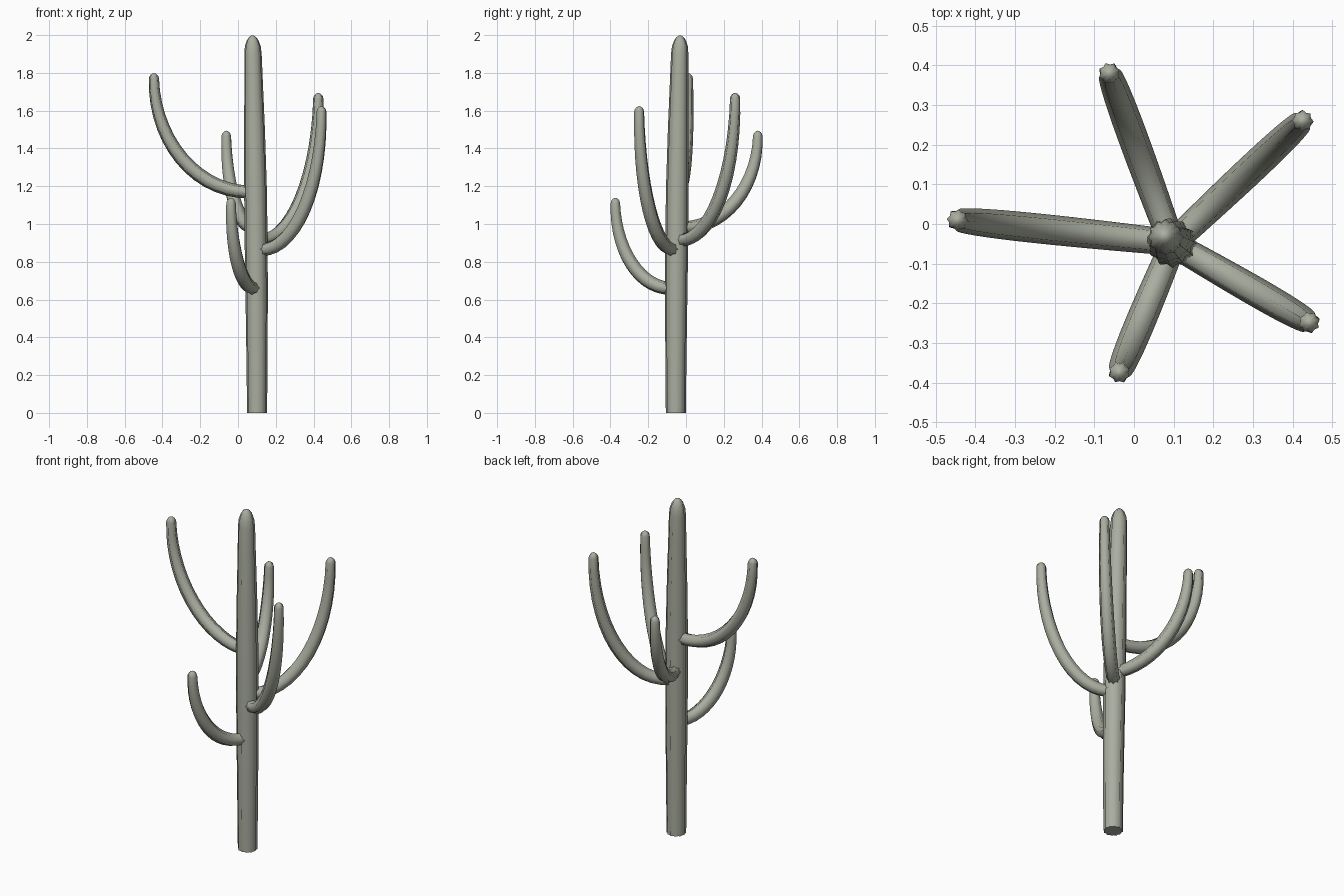
import bpy, bmesh, math
from mathutils import Vector

if "Cube" in bpy.data.objects:
    bpy.data.objects.remove(bpy.data.objects["Cube"])

skin = bpy.data.materials.new("grey green skin")
skin.diffuse_color = (0.40, 0.42, 0.35, 1)
skin.use_nodes = True
skin.node_tree.nodes["Principled BSDF"].inputs["Base Color"].default_value = skin.diffuse_color


def ribbed_tube(name, rings, ribs, inner):
    """Loft a star section through (centre, tangent, radius) rings, closed at both ends."""
    bm = bmesh.new()
    n = ribs * 2
    loops = []
    for c, t, r in rings:
        t = t.normalized()
        # side axis stays horizontal so the section never twists
        side = Vector((-t.y, t.x, 0))
        side = side.normalized() if side.length > 1e-3 else Vector((1, 0, 0))
        if loops and side.dot(last) < 0:
            side = -side
        last = side
        up = t.cross(side)
        loop = []
        for i in range(n):
            a = 2 * math.pi * i / n
            k = r * (1 if i % 2 == 0 else inner)
            loop.append(bm.verts.new(c + (side * math.cos(a) + up * math.sin(a)) * k))
        loops.append(loop)
    for a, b in zip(loops, loops[1:]):
        for i in range(n):
            j = (i + 1) % n
            bm.faces.new((a[i], a[j], b[j], b[i])).smooth = True
    # flat base and rounded tip
    bm.faces.new(loops[0][::-1])
    c, t, r = rings[-1]
    pole = bm.verts.new(c + t.normalized() * r * 0.25)
    for i in range(n):
        bm.faces.new((loops[-1][i], loops[-1][(i + 1) % n], pole)).smooth = True
    bmesh.ops.recalc_face_normals(bm, faces=bm.faces)
    me = bpy.data.meshes.new(name)
    bm.to_mesh(me)
    bm.free()
    me.materials.append(skin)
    ob = bpy.data.objects.new(name, me)
    bpy.context.collection.objects.link(ob)


def trunk_centre(z):
    k = (z / 2) ** 2
    return Vector((0.101 - 0.024 * k, -0.054 + 0.023 * k, z))


# trunk: slightly swollen in the middle, leaning a little, domed top
profile = [(0, .053), (.3, .056), (.6, .059), (.9, .061), (1.2, .060), (1.5, .055),
           (1.75, .049), (1.9, .046), (1.94, .042), (1.97, .032), (1.988, .020), (1.996, .010)]
ribbed_tube("trunk", [(trunk_centre(z), Vector((0, 0, 1)), r) for z, r in profile], 12, 0.86)


def arm(name, start_z, tip):
    """Quarter-ellipse limb from the trunk surface to an upright tip."""
    tip = Vector(tip)
    root = trunk_centre(start_z)
    out = Vector((tip.x - root.x, tip.y - root.y, 0))
    root += out.normalized() * 0.035
    reach = Vector((tip.x - root.x, tip.y - root.y, 0))
    rise = tip.z - 0.03 - start_z
    rings = []
    steps = 14
    for i in range(steps + 1):
        s = i / steps
        a = s * math.pi / 2
        c = root + reach * math.sin(a) + Vector((0, 0, rise * (1 - math.cos(a))))
        t = reach * math.cos(a) + Vector((0, 0, rise * math.sin(a)))
        if i == steps:
            t = Vector((0, 0, 1)) + reach * 1e-2
        r = 0.034 + 0.005 * math.sin(math.pi * s) - 0.007 * s * s
        rings.append((c, t, r))
    # domed tip
    c, t, r = rings[-1]
    for dz, k in ((.012, .88), (.021, .62), (.027, .3)):
        rings.append((c + Vector((0, 0, dz)), t, r * k))
    ribbed_tube(name, rings, 8, 0.82)


arm("left_arm", 1.17, (-0.445, 0.01, 1.80))
arm("back_right_arm", 0.915, (0.425, 0.26, 1.695))
arm("front_right_arm", 0.865, (0.442, -0.248, 1.625))
arm("back_arm", 0.98, (-0.062, 0.38, 1.495))
arm("front_arm", 0.66, (-0.037, -0.374, 1.14))
